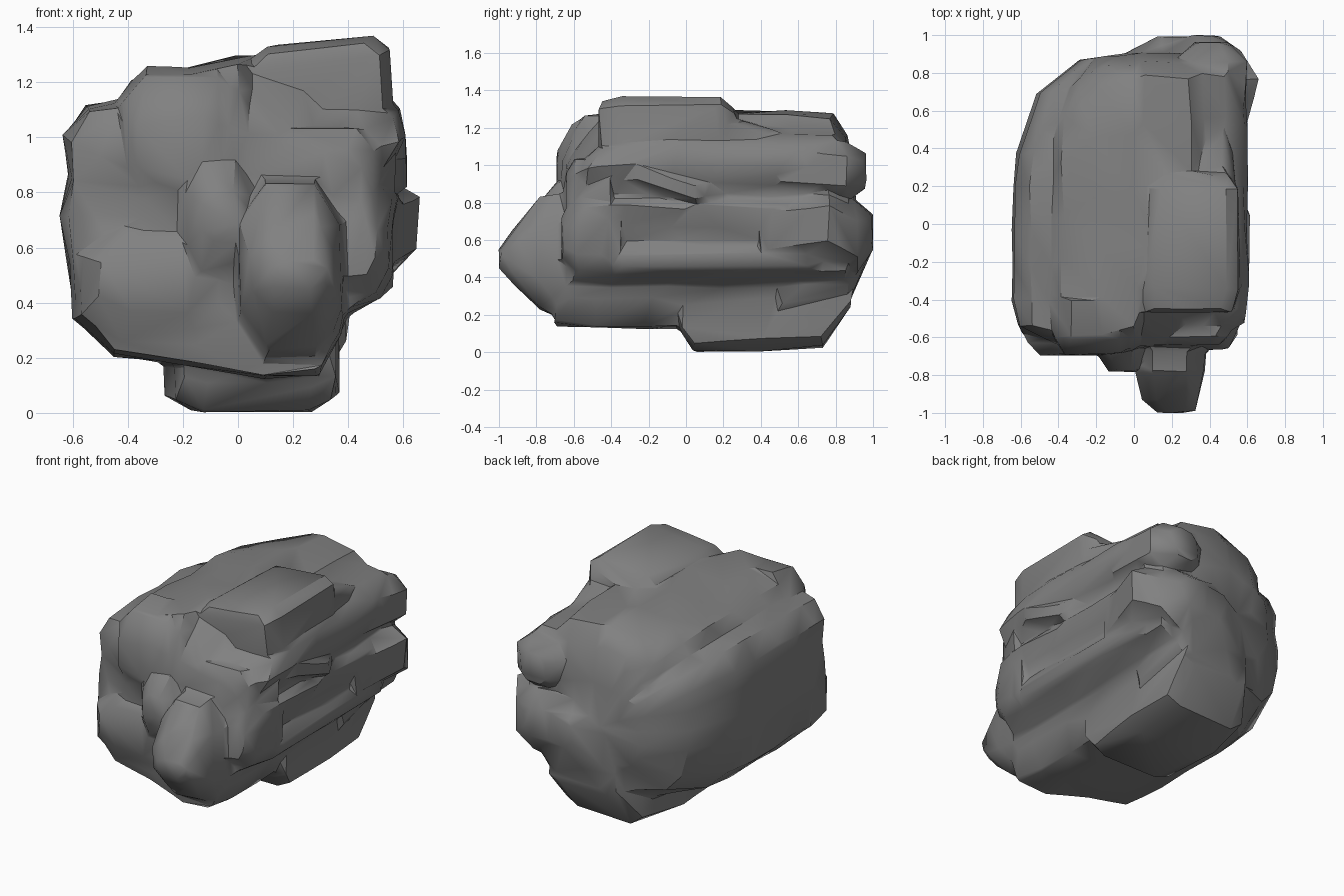
import bpy, bmesh, math, random
from mathutils import Vector

random.seed(4)
cube = bpy.data.objects.get("Cube")
if cube:
    bpy.data.objects.remove(cube, do_unlink=True)

stone = bpy.data.materials.new("grey stone")
stone.use_nodes = True
colour = (0.22, 0.22, 0.22, 1)
stone.diffuse_color = colour
stone.node_tree.nodes["Principled BSDF"].inputs["Base Color"].default_value = colour

bm = bmesh.new()


def rough(x, y, z, amount):
    """Shift a point a little so that the stone looks broken, not machined."""
    shift = Vector([random.uniform(-amount, amount) for axis in range(3)])
    return Vector((x, y, z)) + shift


def chunk(stations, cut=0.25, tilt=0.0, amount=0.008):
    """Convex block through chamfered rectangles (y, left, right, bottom, top)."""
    points = []
    for y, left, right, bottom, top in stations:
        cx, cz = (left + right) / 2, (bottom + top) / 2
        hx, hz = (right - left) / 2, (top - bottom) / 2
        for sx in (-1, 1):
            for sz in (-1, 1):
                for kx, kz in ((1, 1 - 2 * cut), (1 - 2 * cut, 1)):
                    x = cx + sx * kx * hx
                    z = cz + sz * kz * hz + tilt * (x - cx)
                    points.append(bm.verts.new(rough(x, y, z, amount)))
    hull = bmesh.ops.convex_hull(bm, input=points)
    loose = [v for v in hull["geom_interior"] if isinstance(v, bmesh.types.BMVert)]
    bmesh.ops.delete(bm, geom=loose, context="VERTS")


# Layered main body: each outline point (x, z) runs from its front y to its back y
outline = [
    (-.2, .18, -.64, .7), (.1, .13, -.7, .72), (.3, .14, -.7, .75),
    (.37, .28, -.7, .8), (.39, .36, -.62, .85), (.52, .42, -.58, .86),
    (.55, .53, -.6, .86), (.52, .6, -.6, .88), (.55, .66, -.58, .85),
    (.58, .78, -.55, .8), (.53, .83, -.58, .75), (.57, .92, -.52, .75),
    (.6, 1.0, -.52, .76), (.58, 1.1, -.46, .78), (.49, 1.17, -.38, .78),
    (.38, 1.19, -.36, .8), (.3, 1.27, -.36, .76), (.05, 1.29, -.4, .78),
    (0, 1.29, -.55, .76),
    (-.2, 1.25, -.58, .72), (-.38, 1.2, -.58, .56), (-.43, 1.13, -.58, .46),
    (-.55, 1.11, -.54, .38), (-.63, 1.0, -.54, .38), (-.61, .86, -.54, .38),
    (-.64, .72, -.54, .38), (-.62, .55, -.58, .38), (-.58, .34, -.6, .38),
    (-.46, .21, -.62, .42)]
front_y, back_y, core_x, core_z = -.67, .91, 0, .68


def body_ring(along, scale, reach):
    """Ring at a fraction along the body, shrunk and pushed out at the ends."""
    ring = []
    end = front_y if along < .5 else back_y
    for x, z, start, stop in outline:
        y = start + (stop - start) * along
        y += (end - y) * reach
        point = rough(core_x + (x - core_x) * scale, y,
                      core_z + (z - core_z) * scale, .01)
        ring.append(bm.verts.new(point))
    return ring


rings = [body_ring(*step) for step in (
    (0, .55, .9), (0, .84, .35), (0, .97, 0), (.15, 1, 0), (.35, 1, 0), (.55, 1, 0),
    (.8, 1, 0), (1, .97, 0), (1, .8, .6), (1, .45, .92))]
for first, second in zip(rings, rings[1:]):
    for i in range(len(outline)):
        j = (i + 1) % len(outline)
        bm.faces.new((first[i], first[j], second[j], second[i]))
for ring, y in ((rings[0], front_y), (rings[-1], back_y)):
    tip = bm.verts.new((core_x, y, core_z))
    for i, vert in enumerate(ring):
        bm.faces.new((vert, ring[(i + 1) % len(ring)], tip))

# Raised slab on top, and the slope behind it
chunk([(-.46, .05, .52, 1, 1.32), (-.34, .03, .56, 1, 1.345),
       (.19, .07, .55, 1, 1.345), (.26, .13, .5, 1, 1.3)], .14, .09)
chunk([(0, .1, .55, .9, 1.28), (.24, .15, .53, .9, 1.26),
       (.5, .25, .5, .9, 1.18)], .15)

# Projecting nose, and the shelf below the slab
chunk([(-.995, .12, .32, .45, .55), (-.93, .05, .34, .37, .64),
       (-.78, .01, .37, .23, .83), (-.6, 0, .38, .14, .86)])
chunk([(-.64, .08, .45, .55, .95), (-.6, .03, .5, .45, 1.03),
       (-.4, 0, .57, .4, 1.04)], .15)

# Broken lumps on the front: low, crack, high and corner
chunk([(-.69, -.5, -.08, .36, .62), (-.62, -.57, 0, .25, .68),
       (-.4, -.6, .05, .21, .72)])
chunk([(-.78, -.13, .01, .62, .8), (-.68, -.2, .05, .47, .92),
       (-.5, -.24, .08, .4, 1)])
chunk([(-.69, -.36, -.07, .84, 1.08), (-.6, -.42, .01, .74, 1.23),
       (-.4, -.43, .03, .7, 1.26)], .2)
chunk([(-.66, .36, .5, .5, .72), (-.58, .32, .54, .42, .85),
       (-.35, .3, .56, .4, .9)])

# Stacked lumps on the back: high, ledge, low and left
chunk([(.5, .2, .58, .84, 1.16), (.86, .22, .6, .82, 1.12),
       (.96, .32, .5, .87, 1.06)])
chunk([(.4, 0, .56, .45, .84), (.76, 0, .655, .5, .88),
       (.92, .05, .56, .42, .8), (.995, .28, .45, .54, .73)])
chunk([(.5, -.25, .4, .15, .7), (.86, -.12, .4, .25, .75),
       (.985, .12, .43, .53, .72)], .2)
chunk([(.4, -.55, .1, .4, .85), (.66, -.43, .1, .4, .84),
       (.86, -.2, .1, .46, .76)])

# Foot that the stone rests on
chunk([(-.03, -.2, .36, .11, .3), (.04, -.22, .34, .008, .3),
       (.4, -.27, .37, .004, .4), (.73, -.2, .35, .03, .4),
       (.88, -.12, .36, .24, .5)], .16)

# Long ledges down the layered side, falling slightly towards the back
for bottom, top, out, start, stop, fall in (
        (.43, .56, .56, -.55, .85, 0),
        (.9, 1.02, .61, -.45, .25, .1)):
    chunk([(start, .3, out - .1, bottom, top),
           (start + .2, .3, out, bottom, top),
           (stop - .2, .3, out, bottom - fall, top - fall),
           (stop, .3, out - .1, bottom - fall, top - fall)], .2)

# Weld everything into one stone with broad broken facets
bmesh.ops.recalc_face_normals(bm, faces=bm.faces)
mesh = bpy.data.meshes.new("rock")
bm.to_mesh(mesh)
bm.free()
rock = bpy.data.objects.new("rock", mesh)
bpy.context.collection.objects.link(rock)
bpy.ops.object.select_all(action="DESELECT")
rock.select_set(True)
bpy.context.view_layer.objects.active = rock

weld = rock.modifiers.new("weld", "REMESH")
weld.mode = "VOXEL"
weld.voxel_size = 0.016
facets = rock.modifiers.new("facets", "DECIMATE")
facets.ratio = 0.012
for name in ("weld", "facets"):
    bpy.ops.object.modifier_apply(modifier=name)
rock.data.materials.clear()
rock.data.materials.append(stone)
bpy.ops.object.shade_smooth_by_angle(angle=math.radians(35))
